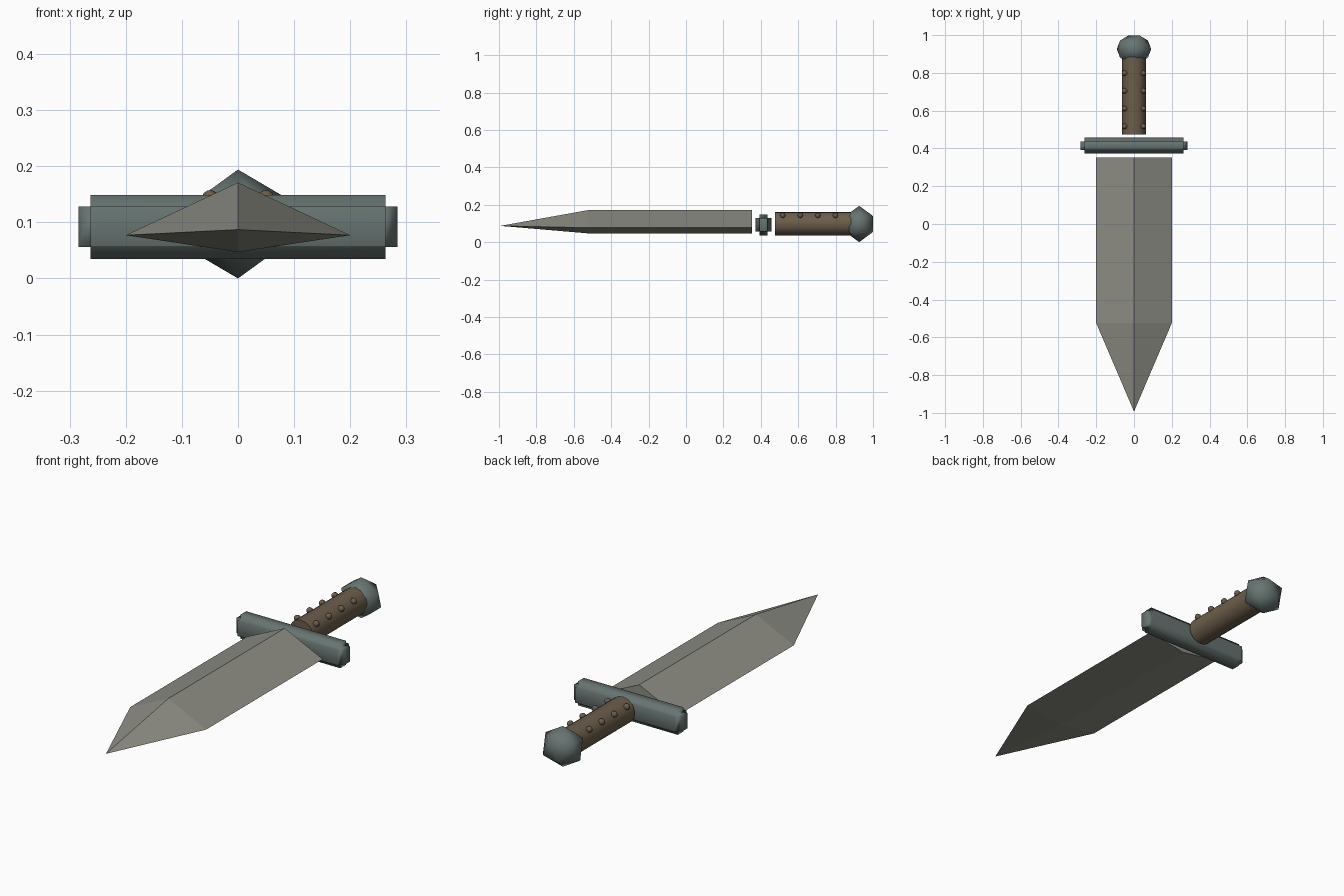
import bpy, bmesh, math
from mathutils import Matrix, Vector

cube = bpy.data.objects.get("Cube")
if cube:
    bpy.data.objects.remove(cube, do_unlink=True)


def material(name, rgb):
    m = bpy.data.materials.new(name)
    m.use_nodes = True
    m.diffuse_color = (*rgb, 1)
    m.node_tree.nodes["Principled BSDF"].inputs["Base Color"].default_value = (*rgb, 1)
    return m


steel = material("blade steel", (0.27, 0.27, 0.235))
iron = material("dark iron", (0.135, 0.175, 0.165))
leather = material("brown leather", (0.15, 0.11, 0.07))


def finish(name, bm, mat, smooth=False):
    bmesh.ops.recalc_face_normals(bm, faces=bm.faces)
    for f in bm.faces:
        f.smooth = smooth
    mesh = bpy.data.meshes.new(name)
    bm.to_mesh(mesh)
    bm.free()
    mesh.materials.append(mat)
    ob = bpy.data.objects.new(name, mesh)
    bpy.context.collection.objects.link(ob)
    return ob


# Blade: diamond section swept forward, then drawn to a point
bm = bmesh.new()
section = [(-0.2, 0.077), (0, 0.171), (0.2, 0.077), (0, 0.047)]
back, shoulder = ([bm.verts.new((x, y, z)) for x, z in section] for y in (0.352, -0.525))
tip = bm.verts.new((0, -0.993, 0.087))
bm.faces.new(back)
for i in range(4):
    j = (i + 1) % 4
    bm.faces.new((back[i], back[j], shoulder[j], shoulder[i]))
    bm.faces.new((shoulder[i], shoulder[j], tip))
finish("blade", bm, steel)

# Crossguard: core box with every face raised outward
bm = bmesh.new()
bmesh.ops.create_cube(bm, size=2, matrix=Matrix.Translation((0, 0.415, 0.092))
                      @ Matrix.Diagonal((0.263, 0.022, 0.036, 1)))
bm.normal_update()
for face in list(bm.faces):
    n = face.normal.copy()
    raised = bmesh.ops.extrude_discrete_faces(bm, faces=[face])["faces"][0]
    bmesh.ops.translate(bm, verts=raised.verts, vec=n * 0.021)
bmesh.ops.remove_doubles(bm, verts=bm.verts, dist=0.0001)
guard = finish("crossguard", bm, iron, True)
guard.modifiers.new("Weighted Normals", "WEIGHTED_NORMAL")

# Grip
center = Vector((0, 0.68, 0.099))
bm = bmesh.new()
bmesh.ops.create_cone(bm, cap_ends=True, segments=16, radius1=0.063, radius2=0.063, depth=0.41,
                      matrix=Matrix.Translation(center) @ Matrix.Rotation(math.pi / 2, 4, "X"))
grip = finish("grip", bm, leather, True)
bpy.context.view_layer.objects.active = grip
grip.select_set(True)
bpy.ops.object.shade_smooth_by_angle(angle=math.radians(40))

# Two rows of studs on the upper sides of the grip
for side, label in ((1, "left"), (-1, "right")):
    bm = bmesh.new()
    out = Vector((side * 0.75, 0, 0.66)).normalized()
    turn = out.to_track_quat("Z", "Y").to_matrix().to_4x4()
    for i in range(4):
        pos = Vector((0, 0.517 + 0.094 * i, center.z)) + out * 0.066
        bmesh.ops.create_uvsphere(bm, u_segments=8, v_segments=6, radius=0.015,
                                  matrix=Matrix.Translation(pos) @ turn)
    finish(label + "_grip_studs", bm, leather, True)

# Pommel
bm = bmesh.new()
bmesh.ops.create_icosphere(bm, subdivisions=1, radius=1,
                           matrix=Matrix.Translation((0, 0.926, 0.097))
                           @ Matrix.Diagonal((0.102, 0.086, 0.097, 1)))
finish("pommel", bm, iron, True)
